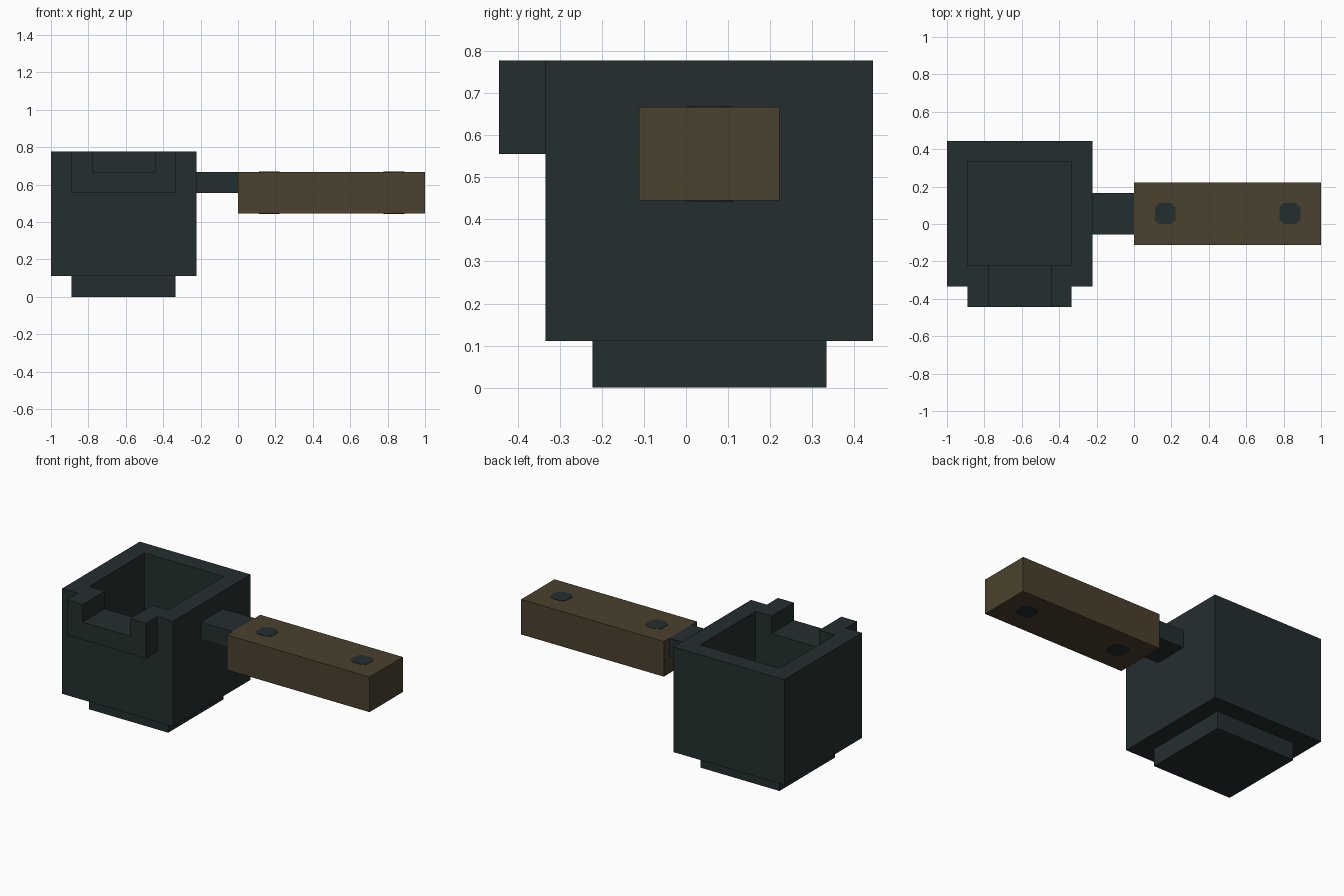
import bpy
import bmesh
import math

old = bpy.data.objects.get("Cube")
if old:
    bpy.data.objects.remove(old, do_unlink=True)

U = 1 / 9  # modelling grid unit


def material(name, rgb):
    m = bpy.data.materials.new(name)
    m.diffuse_color = (*rgb, 1)
    m.use_nodes = True
    b = m.node_tree.nodes["Principled BSDF"]
    b.inputs["Base Color"].default_value = (*rgb, 1)
    b.inputs["Roughness"].default_value = 0.8
    return m


iron = material("dark iron", (0.0176, 0.0275, 0.0285))
wood = material("brown wood", (0.070, 0.053, 0.026))


def prism(name, outline, offset, mat):
    """Extrude a closed outline of 3D points along an offset vector."""
    bm = bmesh.new()
    face = bm.faces.new([bm.verts.new(p) for p in outline])
    ext = bmesh.ops.extrude_face_region(bm, geom=[face], use_keep_orig=True)
    top = [v for v in ext["geom"] if isinstance(v, bmesh.types.BMVert)]
    bmesh.ops.translate(bm, vec=offset, verts=top)
    bmesh.ops.recalc_face_normals(bm, faces=bm.faces)
    mesh = bpy.data.meshes.new(name)
    bm.to_mesh(mesh)
    bm.free()
    mesh.materials.append(mat)
    ob = bpy.data.objects.new(name, mesh)
    bpy.context.collection.objects.link(ob)
    return ob


def box(name, x, y, z, mat):
    """Box from x, y and z ranges given in grid units."""
    (x0, x1), (y0, y1), (z0, z1) = x, y, z
    outline = [(a * U, b * U, z0 * U) for a, b in
               ((x0, y0), (x1, y0), (x1, y1), (x0, y1))]
    return prism(name, outline, (0, 0, (z1 - z0) * U), mat)


def cut(target, cutter):
    """Subtract the cutter, then discard it."""
    cutter.hide_render = True
    mod = target.modifiers.new("cut", "BOOLEAN")
    mod.operation = "DIFFERENCE"
    mod.solver = "EXACT"
    mod.object = cutter
    bpy.context.view_layer.objects.active = target
    bpy.ops.object.modifier_apply(modifier=mod.name)
    bpy.data.objects.remove(cutter, do_unlink=True)


# Pot walls: hollow block with a notch for the spout
walls = box("pot_walls", (-9, -2), (-3, 4), (1, 7), iron)
cut(walls, box("hollow_cutter", (-8, -3), (-2, 3), (0, 8), iron))
cut(walls, box("notch_cutter", (-7, -4), (-3.5, -1.5), (6, 8), iron))

# Base, which also closes the bottom of the pot
box("pot_base", (-8, -3), (-2, 3), (0, 1), iron)

# Pouring spout: U-shaped channel on the front
u_shape = [(-8, 5), (-3, 5), (-3, 7), (-4, 7), (-4, 6), (-7, 6), (-7, 7), (-8, 7)]
prism("spout", [(x * U, -4 * U, z * U) for x, z in u_shape], (0, U, 0), iron)

# Handle and the bar that joins it to the pot
box("handle_bar", (-2, 0), (-0.5, 1.5), (5, 6), iron)
box("handle_grip", (0, 9), (-1, 2), (4, 6), wood)

# Rivets: chamfered square pins running through the grip
h, c = 0.5 * U, 0.3 * U
corners = [(h, c), (c, h), (-c, h), (-h, c), (-h, -c), (-c, -h), (c, -h), (h, -c)]
LIFT = 0.002
for label, cx in (("inner", 1.5), ("outer", 7.5)):
    prism(label + "_rivet",
          [(cx * U + x, 0.5 * U + y, 4 * U - LIFT) for x, y in corners],
          (0, 0, 2 * U + 2 * LIFT), iron)
